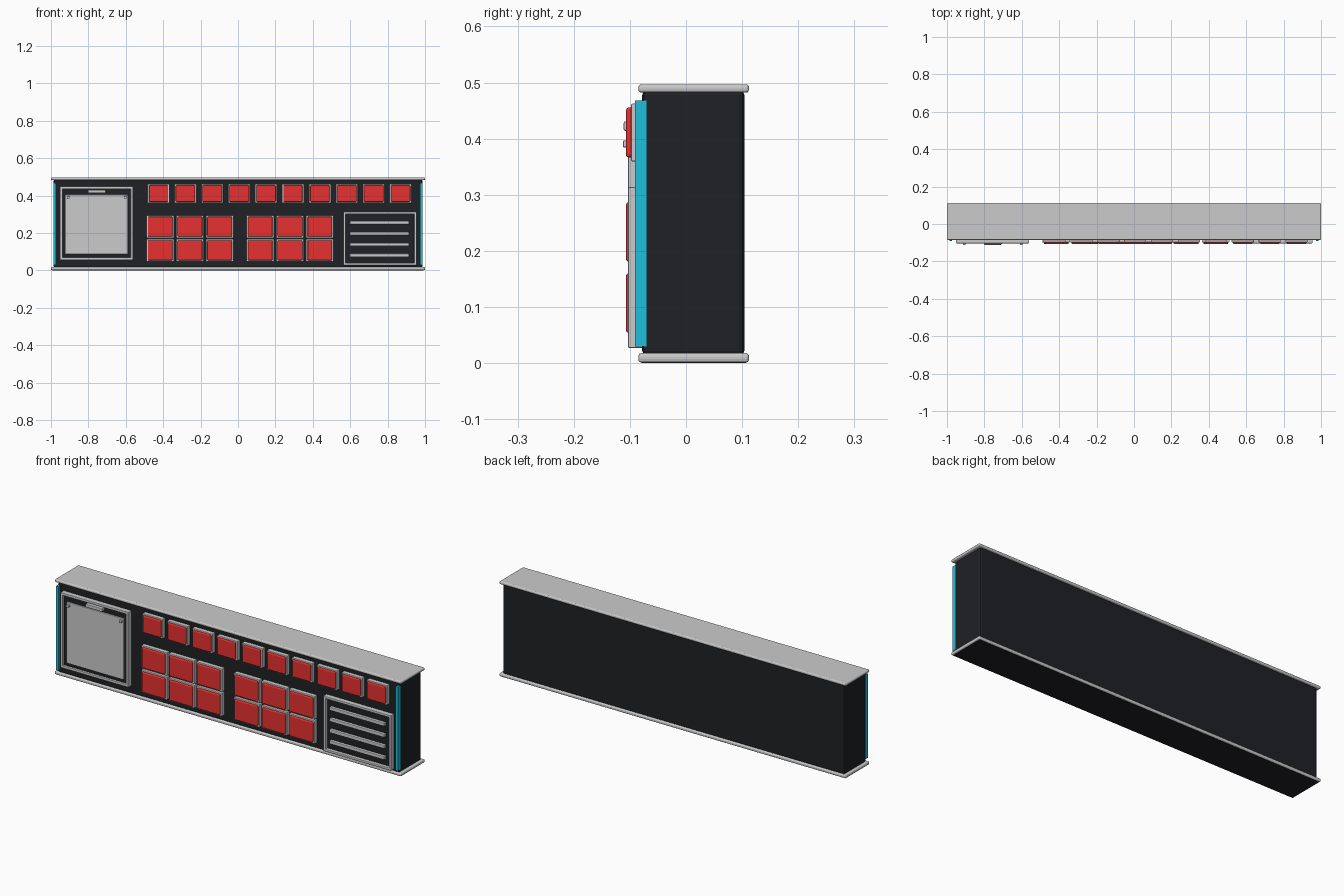
import bpy, bmesh

if "Cube" in bpy.data.objects:
    bpy.data.objects.remove(bpy.data.objects["Cube"])

def material(name, rgb):
    m = bpy.data.materials.new(name)
    m.diffuse_color = (*rgb, 1)
    m.use_nodes = True
    m.node_tree.nodes["Principled BSDF"].inputs["Base Color"].default_value = m.diffuse_color
    return m

BLACK = material("charcoal", (0.014, 0.015, 0.018))
RED = material("red", (0.8, 0.03, 0.03))
CYAN = material("cyan", (0.013, 0.52, 0.72))

def finish(name, bm, mat, bevel=0, segments=2):
    bmesh.ops.recalc_face_normals(bm, faces=bm.faces[:])
    me = bpy.data.meshes.new(name)
    bm.to_mesh(me)
    bm.free()
    ob = bpy.data.objects.new(name, me)
    bpy.context.collection.objects.link(ob)
    if mat:
        me.materials.append(mat)
    if bevel:
        mod = ob.modifiers.new("edge_bevel", 'BEVEL')
        mod.width, mod.segments = bevel, segments
    return ob

def box(name, x, y, z, mat=None, bevel=0, segments=2):
    """Box from (min, max) ranges on each axis."""
    bm = bmesh.new()
    bmesh.ops.create_cube(bm, size=1)
    for v in bm.verts:
        v.co = [r[0] + (c + 0.5) * (r[1] - r[0]) for c, r in zip(v.co, (x, y, z))]
    return finish(name, bm, mat, bevel, segments)

def frame(name, x, y, z, width, bevel=0.002):
    """Rectangular ring facing the front."""
    bm = bmesh.new()
    loops = []
    for inset, depth in ((0, y[1]), (0, y[0]), (width, y[0]), (width, y[1])):
        x0, x1, z0, z1 = x[0] + inset, x[1] - inset, z[0] + inset, z[1] - inset
        loops.append([bm.verts.new((px, depth, pz))
                      for px, pz in ((x0, z0), (x1, z0), (x1, z1), (x0, z1))])
    for a in range(4):
        for i in range(4):
            p, q, j = loops[a], loops[(a + 1) % 4], (i + 1) % 4
            bm.faces.new((p[i], p[j], q[j], q[i]))
    return finish(name, bm, None, bevel)

def button(name, cx, cz, w, h, rim):
    """Red pad sitting in a grey bezel."""
    def around(c, s):
        return (c - s / 2, c + s / 2)
    box(name + "_bezel", around(cx, w), (-0.098, -0.07), around(cz, h), None, 0.003)
    box(name + "_pad", around(cx, w - 2 * rim), (-0.107, -0.09),
        around(cz, h - 2 * rim), RED, 0.005, 3)

# Cabinet body with trim slabs and dark underside
box("cabinet_body", (-0.986, 0.986), (-0.078, 0.104), (0.012, 0.488), BLACK, 0.01)
box("base_slab", (-1, 1), (-0.085, 0.1125), (0.001, 0.018), None, 0.006, 3)
box("top_slab", (-1, 1), (-0.085, 0.1125), (0.482, 0.497), None, 0.006, 3)
box("underside_panel", (-0.993, 0.993), (-0.079, 0.1065), (0, 0.005), BLACK)

# Glowing strips at both front corners
for side, s in (("left", -1), ("right", 1)):
    box(side + "_light_strip", sorted((s * 0.973, s * 0.986)),
        (-0.091, -0.07), (0.03, 0.468), CYAN)

# Square hatch on the left
frame("hatch_frame", (-0.952, -0.561), (-0.103, -0.07), (0.056, 0.448), 0.013)
box("hatch_recess", (-0.942, -0.571), (-0.092, -0.07), (0.066, 0.438), BLACK)
box("hatch_door", (-0.922, -0.590), (-0.1, -0.085), (0.086, 0.405), None, 0.003)
box("hatch_handle", (-0.803, -0.707), (-0.111, -0.085), (0.414, 0.431), None, 0.003)
for i, x in enumerate((-0.907, -0.603)):
    box(f"hatch_stud_{i}", (x - 0.007, x + 0.007), (-0.1125, -0.095),
        (0.384, 0.397), None, 0.003)

# Upper row of ten buttons
for i in range(10):
    button(f"upper_button_{i}", -0.425 + i * 0.1438, 0.411, 0.118, 0.103, 0.007)

# Two lower banks of three by two buttons
for bank, x0 in enumerate((-0.416, 0.119)):
    for col in range(3):
        for row, z in enumerate((0.107, 0.234)):
            button(f"bank_{bank}_button_{col}_{row}", x0 + col * 0.159, z,
                   0.148, 0.121, 0.0075)

# Louvred vent on the right
frame("vent_frame", (0.564, 0.954), (-0.103, -0.07), (0.027, 0.314), 0.012)
box("vent_recess", (0.57, 0.948), (-0.086, -0.07), (0.033, 0.308), BLACK)
for i in range(4):
    z = 0.08 + i * 0.0583
    box(f"vent_slat_{i}", (0.597, 0.914), (-0.1, -0.08), (z - 0.009, z + 0.009), None, 0.003)
